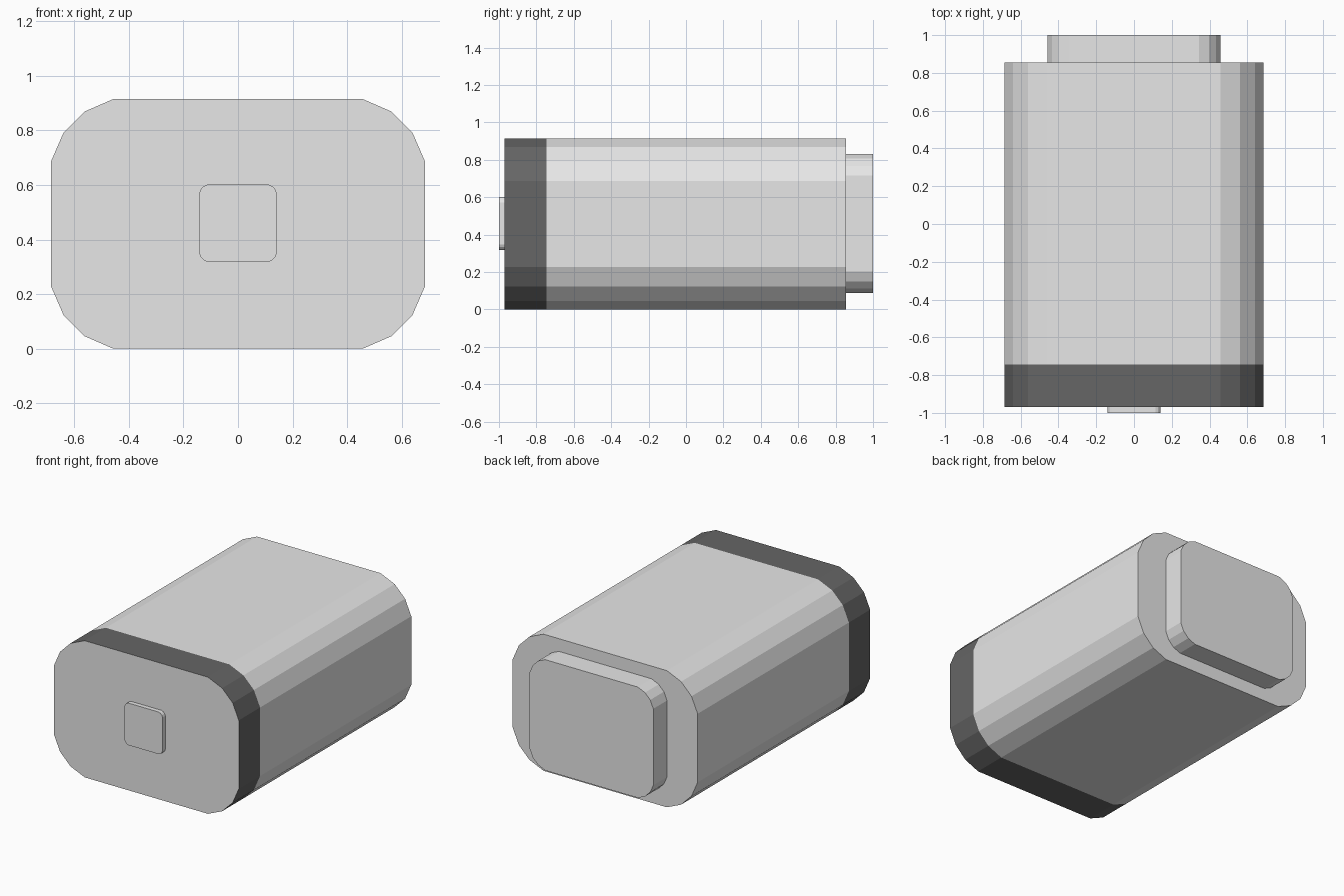
import bpy
import bmesh

if "Cube" in bpy.data.objects:
    bpy.data.objects.remove(bpy.data.objects["Cube"])


def material(name, v):
    m = bpy.data.materials.new(name)
    m.diffuse_color = (v, v, v, 1)
    m.use_nodes = True
    m.node_tree.nodes["Principled BSDF"].inputs["Base Color"].default_value = m.diffuse_color
    return m


light = material("light_grey", 0.8)
dark = material("dark_grey", 0.133)

# Three-segment rounded corner, as fractions of the corner radius
ARC = [(1, 0), (0.8, 0.46), (0.46, 0.8), (0, 1)]


def outline(w, z0, z1, r):
    """Rounded rectangle in x-z, counter-clockwise."""
    pts = []
    for sx, sz in ((1, 1), (-1, 1), (-1, -1), (1, -1)):
        cx = sx * (w - r)
        cz = z1 - r if sz > 0 else z0 + r
        arc = ARC if sx * sz > 0 else ARC[::-1]
        pts += [(cx + sx * r * a, cz + sz * r * b) for a, b in arc]
    return pts


def rounded_block(name, w, z0, z1, r, ys, dark_before=None):
    """Sweep the outline through the y stations and cap both ends."""
    bm = bmesh.new()
    rings = [[bm.verts.new((x, y, z)) for x, z in outline(w, z0, z1, r)] for y in ys]
    n = len(rings[0])
    for a, b in zip(rings, rings[1:]):
        for i in range(n):
            f = bm.faces.new((a[i], a[(i + 1) % n], b[(i + 1) % n], b[i]))
            if dark_before is not None and f.calc_center_median().y < dark_before:
                f.material_index = 1
    bm.faces.new(rings[0])
    bm.faces.new(rings[-1])
    bmesh.ops.recalc_face_normals(bm, faces=bm.faces)
    me = bpy.data.meshes.new(name)
    bm.to_mesh(me)
    bm.free()
    me.materials.append(light)
    if dark_before is not None:
        me.materials.append(dark)
    ob = bpy.data.objects.new(name, me)
    bpy.context.collection.objects.link(ob)
    return ob


# Main body with a dark band round its front edge
rounded_block("body", 0.685, 0, 0.915, 0.228, (-0.97, -0.745, 0.855), dark_before=-0.745)
# Raised plate on the back
rounded_block("back_plate", 0.458, 0.088, 0.83, 0.115, (0.855, 1.0))
# Small button on the front
rounded_block("front_button", 0.141, 0.319, 0.601, 0.028, (-1.0, -0.97))
